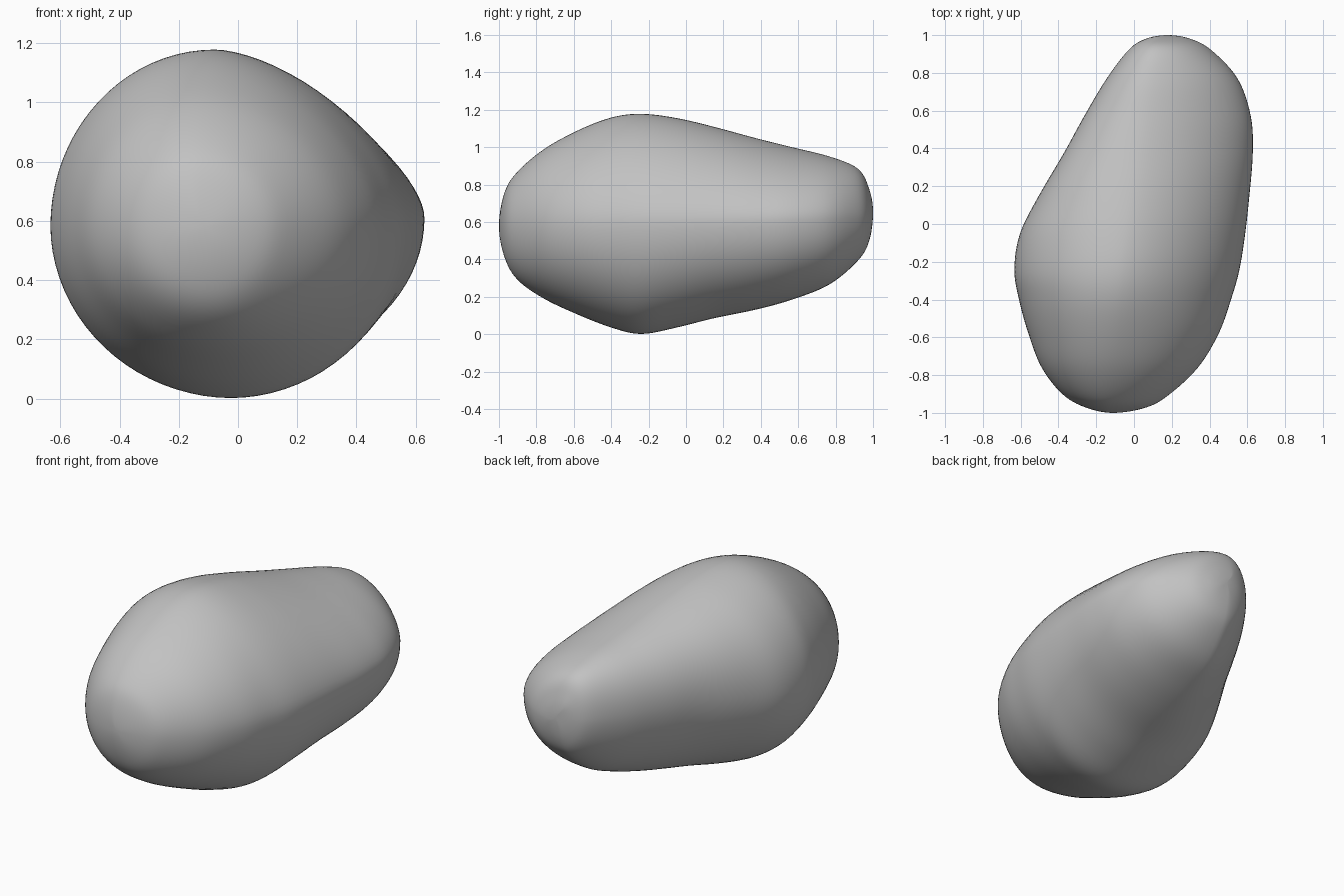
import bpy, bmesh, math

cube = bpy.data.objects.get("Cube")
if cube:
    bpy.data.objects.remove(cube, do_unlink=True)

# Stations along the length: y, right edge, left edge, underside, top
STATIONS = [
    (-1.0, -.11, -.11, .58, .58),
    (-.97, -.26, .07, .41, .76),
    (-.9, -.38, .19, .29, .87),
    (-.76, -.49, .34, .19, .99),
    (-.58, -.56, .45, .105, 1.09),
    (-.4, -.61, .515, .035, 1.16),
    (-.24, -.635, .56, 0, 1.18),
    (-.05, -.605, .59, .035, 1.157),
    (.15, -.505, .612, .085, 1.11),
    (.37, -.375, .63, .13, 1.05),
    (.57, -.265, .62, .185, 1.0),
    (.77, -.145, .55, .267, .95),
    (.92, -.03, .41, .395, .885),
    (.98, .06, .3, .5, .775),
    (1.0, .18, .18, .65, .65),
]
STEPS = 6        # rings between neighbouring stations
SEGMENTS = 80    # points around each ring


def mirrored(row):
    """Continue the outline past a tip by swapping opposite edges."""
    y, right, left, low, high = row
    return (y, left, right, high, low)


def catmull(a, b, c, d, t):
    return 0.5 * (2 * b + (c - a) * t + (2 * a - 5 * b + 4 * c - d) * t ** 2
                  + (3 * b - a - 3 * c + d) * t ** 3)


def smooth_max(a, b, soft=0.2):
    return 0.5 * (a + b + math.sqrt((a - b) ** 2 + soft ** 2)) - soft / 4


def blend(y, start, end):
    """Ease from 0 to 1 between two places along the length."""
    t = min(1, max(0, (y - start) / (end - start)))
    return t * t * (3 - 2 * t)


def section(row):
    """Rounded cross-section, with a firmer ridge along the left side."""
    y, right, left, low, high = row
    left_side = .605 + .02 * y
    right_side = .58 + .08 * blend(y, -.3, .5)
    crest = min(max(smooth_max(-.13, -.07 + .22 * y), right), left)
    keel = min(max(smooth_max(-.12, .18 * y), right), left)
    # Roundness of each quarter: 2 is an ellipse, less is flatter
    upper_left = 1.95 - .33 * blend(y, -1, -.2) + .1 * blend(y, .4, .9)
    lower_left = 2.0 + .15 * blend(y, 0, .8)
    upper_right = 2.0 + .15 * blend(y, -.2, .3)
    lower_right = 2.04 - .12 * blend(y, -.5, -.1) - .14 * blend(y, 0, .8)
    points = []
    for i in range(SEGMENTS):
        angle = math.tau * i / SEGMENTS
        c, s = math.cos(angle), math.sin(angle)
        if s > 0:
            middle, end = crest, high
            power = upper_left if c > 0 else upper_right
        else:
            middle, end = keel, low
            power = lower_left if c > 0 else lower_right
        edge, side = (left, left_side) if c > 0 else (right, right_side)
        points.append((middle + (edge - middle) * abs(c) ** (2 / power), y,
                       side + (end - side) * abs(s) ** (2 / power)))
    return points


# Smoothly interpolated rings
rows = [mirrored(STATIONS[1])] + STATIONS + [mirrored(STATIONS[-2])]
rings = []
for k in range(1, len(rows) - 2):
    for step in range(STEPS):
        t = step / STEPS
        rings.append([catmull(*values, t) for values in zip(*rows[k - 1:k + 3])])
rings = rings[1:]

# Stone body: skin the rings and close both tips
bm = bmesh.new()
loops = [[bm.verts.new(p) for p in section(row)] for row in rings]
for a, b in zip(loops, loops[1:]):
    for i in range(SEGMENTS):
        j = (i + 1) % SEGMENTS
        bm.faces.new((a[i], a[j], b[j], b[i]))
for loop, tip in ((loops[0], STATIONS[0]), (loops[-1], STATIONS[-1])):
    pole = bm.verts.new((tip[1], tip[0], tip[3]))
    for i in range(SEGMENTS):
        bm.faces.new((loop[i], loop[(i + 1) % SEGMENTS], pole))

# Ease the seams between quarters
for _ in range(4):
    bmesh.ops.smooth_vert(bm, verts=bm.verts, factor=0.3, use_axis_x=True,
                          use_axis_y=False, use_axis_z=True)
bmesh.ops.recalc_face_normals(bm, faces=bm.faces)
mesh = bpy.data.meshes.new("stone_body")
bm.to_mesh(mesh)
bm.free()
stone = bpy.data.objects.new("stone_body", mesh)
bpy.context.collection.objects.link(stone)
mesh.shade_smooth()

# Stone grey
grey = bpy.data.materials.new("stone_grey")
grey.use_nodes = True
colour = (.54, .54, .54, 1)
grey.diffuse_color = colour
grey.node_tree.nodes["Principled BSDF"].inputs["Base Color"].default_value = colour
mesh.materials.append(grey)
